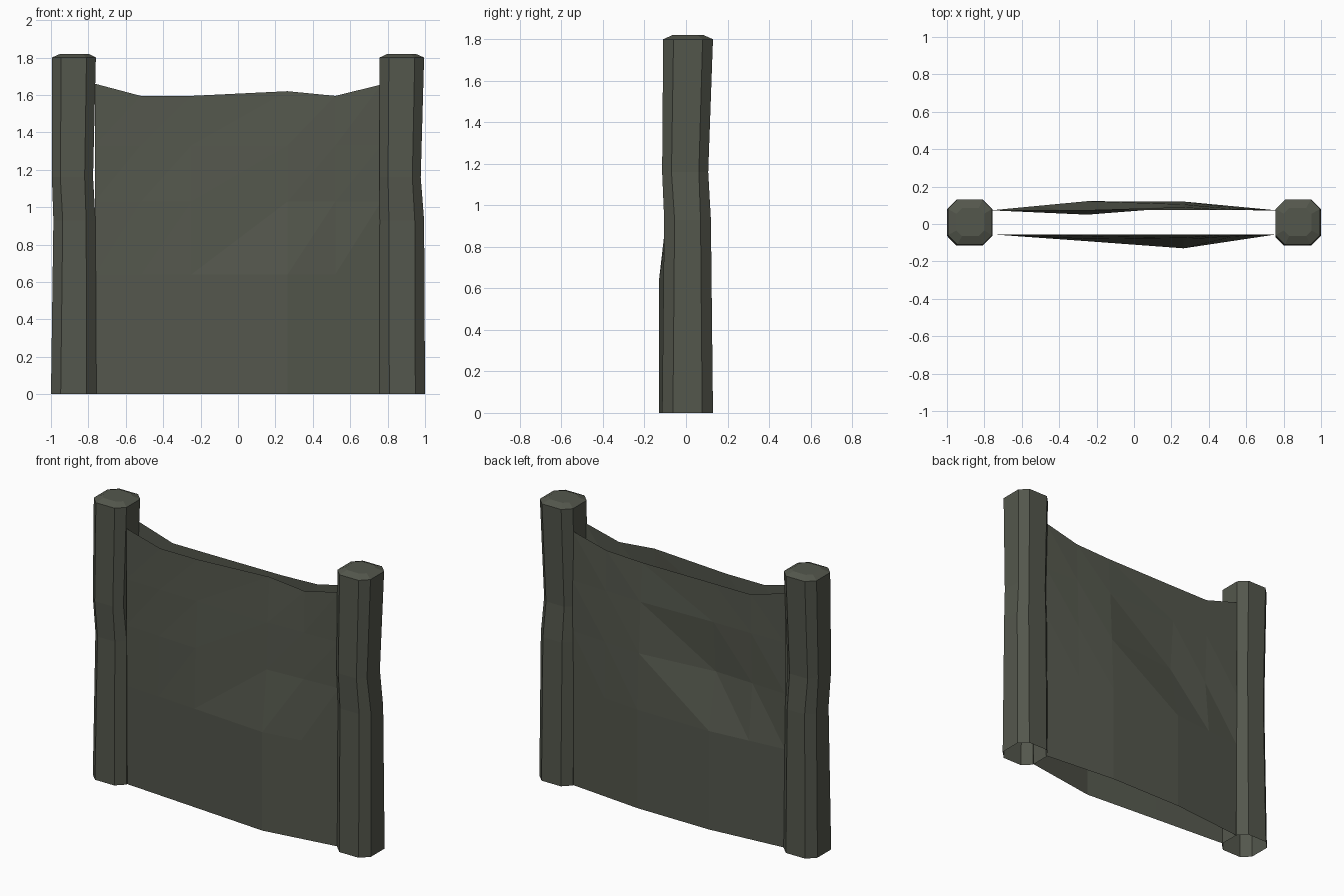
import bpy

if "Cube" in bpy.data.objects:
    bpy.data.objects.remove(bpy.data.objects["Cube"])

stone = bpy.data.materials.new("dark olive grey")
stone.diffuse_color = (0.088, 0.095, 0.073, 1)
stone.use_nodes = True
stone.node_tree.nodes["Principled BSDF"].inputs["Base Color"].default_value = stone.diffuse_color


def make(name, verts, faces):
    me = bpy.data.meshes.new(name)
    me.from_pydata(verts, [], faces)
    me.materials.append(stone)
    ob = bpy.data.objects.new(name, me)
    bpy.context.collection.objects.link(ob)
    return ob


def octagon(x0, x1, y0, y1, c, z):
    return [(x0, y0 + c, z), (x0 + c, y0, z), (x1 - c, y0, z), (x1, y0 + c, z),
            (x1, y1 - c, z), (x1 - c, y1, z), (x0 + c, y1, z), (x0, y1 - c, z)]


# Posts: slightly wobbly octagonal tubes, open below, shallow bevelled cap
def post(name, rings):
    verts = [v for r in rings for v in octagon(*r)]
    n = len(rings)
    faces = [(8*k + i, 8*k + (i + 1) % 8, 8*k + 8 + (i + 1) % 8, 8*k + 8 + i)
             for k in range(n - 1) for i in range(8)]
    faces.append(tuple(range(8*(n - 1), 8*n)))
    make(name, verts, faces)


post("left_post", [
    (-1.0, -0.757, -0.115, 0.13, 0.052, 0),
    (-0.987, -0.762, -0.105, 0.12, 0.05, 0.93),
    (-0.995, -0.775, -0.115, 0.107, 0.045, 1.16),
    (-0.995, -0.76, -0.11, 0.13, 0.05, 1.8),
    (-0.95, -0.80, -0.065, 0.085, 0.03, 1.82)])
post("right_post", [
    (0.757, 1.0, -0.115, 0.13, 0.052, 0),
    (0.757, 0.995, -0.105, 0.12, 0.05, 0.93),
    (0.757, 0.977, -0.115, 0.107, 0.045, 1.16),
    (0.757, 0.995, -0.11, 0.13, 0.05, 1.8),
    (0.80, 0.95, -0.065, 0.085, 0.03, 1.82)])

# Panels: single thin sheets that bulge outward and sag along the top
XS = (-0.765, -0.52, -0.25, 0.265, 0.52, 0.765)


def y_at(x, end, left, right):
    """Piecewise-linear bulge with knots at the two middle columns."""
    if x <= XS[2]:
        return end + (left - end) * (x - XS[0]) / (XS[2] - XS[0])
    if x >= XS[3]:
        return end + (right - end) * (XS[5] - x) / (XS[5] - XS[3])
    return left + (right - left) * (x - XS[2]) / (XS[3] - XS[2])


def panel(name, end, rows, tops, flip):
    verts = []
    for z, left, right in rows:
        for x, t in zip(XS, tops):
            verts.append((x, y_at(x, end, left, right), t if z is None else z))
    faces = []
    for r in range(len(rows) - 1):
        for c in range(5):
            a, b = 6*r + c, 6*r + c + 1
            for f in ((a, b, b + 6), (a, b + 6, a + 6)):
                faces.append(f[::-1] if flip else f)
    make(name, verts, faces)


panel("front_panel", -0.055,
      [(0, -0.092, -0.13), (0.64, -0.092, -0.13), (1.03, -0.08, -0.085),
       (1.33, -0.065, -0.075), (None, -0.055, -0.055)],
      (1.66, 1.595, 1.595, 1.62, 1.595, 1.655), False)
panel("back_panel", 0.073,
      [(0, 0.122, 0.12), (0.64, 0.122, 0.12), (1.0, 0.05, 0.105),
       (1.33, 0.075, 0.09), (None, 0.073, 0.075)],
      (1.655, 1.58, 1.58, 1.58, 1.59, 1.65), True)
